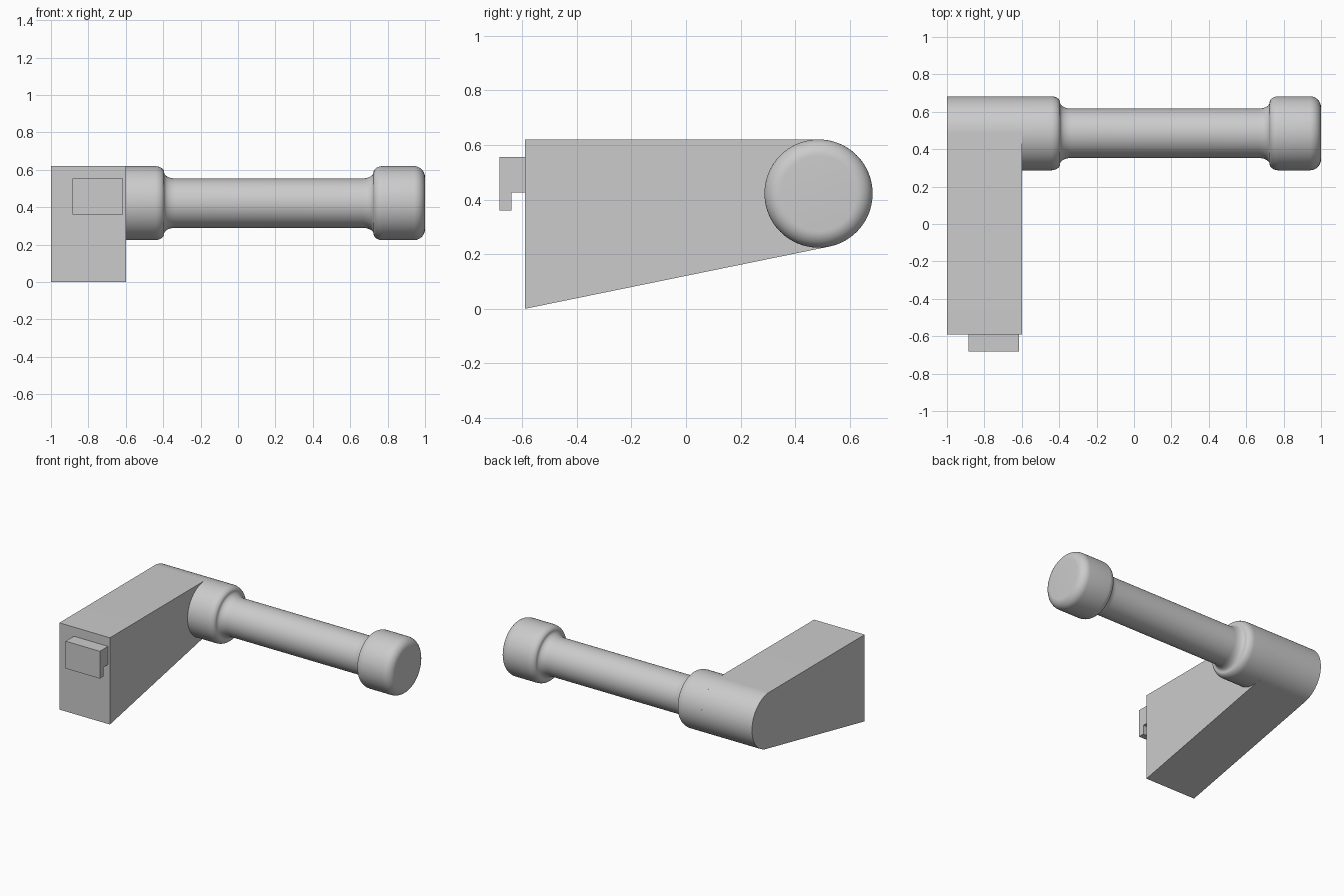
import bpy, bmesh, math
from mathutils import Vector

if "Cube" in bpy.data.objects:
    bpy.data.objects.remove(bpy.data.objects["Cube"], do_unlink=True)

GREY = (0.6, 0.6, 0.6, 1)
grey = bpy.data.materials.new("light grey")
grey.use_nodes = True
grey.diffuse_color = GREY
grey.node_tree.nodes["Principled BSDF"].inputs["Base Color"].default_value = GREY

AXIS_Y, AXIS_Z, R_END, R_GRIP = 0.485, 0.422, 0.198, 0.132


def finish(name, bm, angle=30):
    bmesh.ops.remove_doubles(bm, verts=bm.verts, dist=1e-5)
    bmesh.ops.recalc_face_normals(bm, faces=bm.faces)
    mesh = bpy.data.meshes.new(name)
    bm.to_mesh(mesh)
    bm.free()
    obj = bpy.data.objects.new(name, mesh)
    bpy.context.collection.objects.link(obj)
    mesh.materials.append(grey)
    bpy.ops.object.select_all(action='DESELECT')
    obj.select_set(True)
    bpy.context.view_layer.objects.active = obj
    bpy.ops.object.shade_smooth_by_angle(angle=math.radians(angle))
    return obj


def extrude_x(name, outline, x0, x1):
    """Extrude a (y, z) outline from x0 to x1."""
    bm = bmesh.new()
    face = bm.faces.new([bm.verts.new((x0, y, z)) for y, z in outline])
    ext = bmesh.ops.extrude_face_region(bm, geom=[face])
    moved = [g for g in ext["geom"] if isinstance(g, bmesh.types.BMVert)]
    bmesh.ops.translate(bm, verts=moved, vec=(x1 - x0, 0, 0))
    return finish(name, bm)


def arc(cx, cy, rx, ry, start, end, steps=10):
    angles = [math.radians(start + (end - start) * i / steps) for i in range(steps + 1)]
    return [(cx + rx * math.cos(a), cy + ry * math.sin(a)) for a in angles]


# Tapered arm with a rounded back end
arm = [(-0.59, 0), (-0.59, AXIS_Z + R_END)]
arm += arc(AXIS_Y, AXIS_Z, R_END, R_END, 90, -78.5, 48)
extrude_x("arm", arm, -1, -0.6)

# Hooked catch on the front of the arm
extrude_x("front_catch", [(-0.59, 0.555), (-0.683, 0.555), (-0.683, 0.36),
                          (-0.639, 0.36), (-0.639, 0.425), (-0.59, 0.425)], -0.885, -0.615)

# Turned handle: collar, slim grip and rounded end knob, along x
step = (R_END - R_GRIP) / 2
mid = R_GRIP + step
collar = [(-0.7, 0), (-0.7, 0.1), (-0.6, R_END)]
collar += arc(-0.445, mid, 0.05, step, 90, 0)
collar += arc(-0.335, mid, 0.06, step, 180, 270)
knob = arc(0.665, mid, 0.06, step, 270, 360)
knob += arc(0.775, mid, 0.05, step, 180, 90)
knob += arc(0.94, R_END - 0.06, 0.06, 0.06, 90, 0) + [(1, 0)]

bm = bmesh.new()
points = [bm.verts.new((x, AXIS_Y, AXIS_Z + r)) for x, r in collar + knob]
edges = [bm.edges.new(pair) for pair in zip(points, points[1:])]
bmesh.ops.spin(bm, geom=points + edges, cent=Vector((0, AXIS_Y, AXIS_Z)),
               axis=(1, 0, 0), angle=math.tau, steps=96, use_duplicate=False)
finish("handle", bm, 40)
